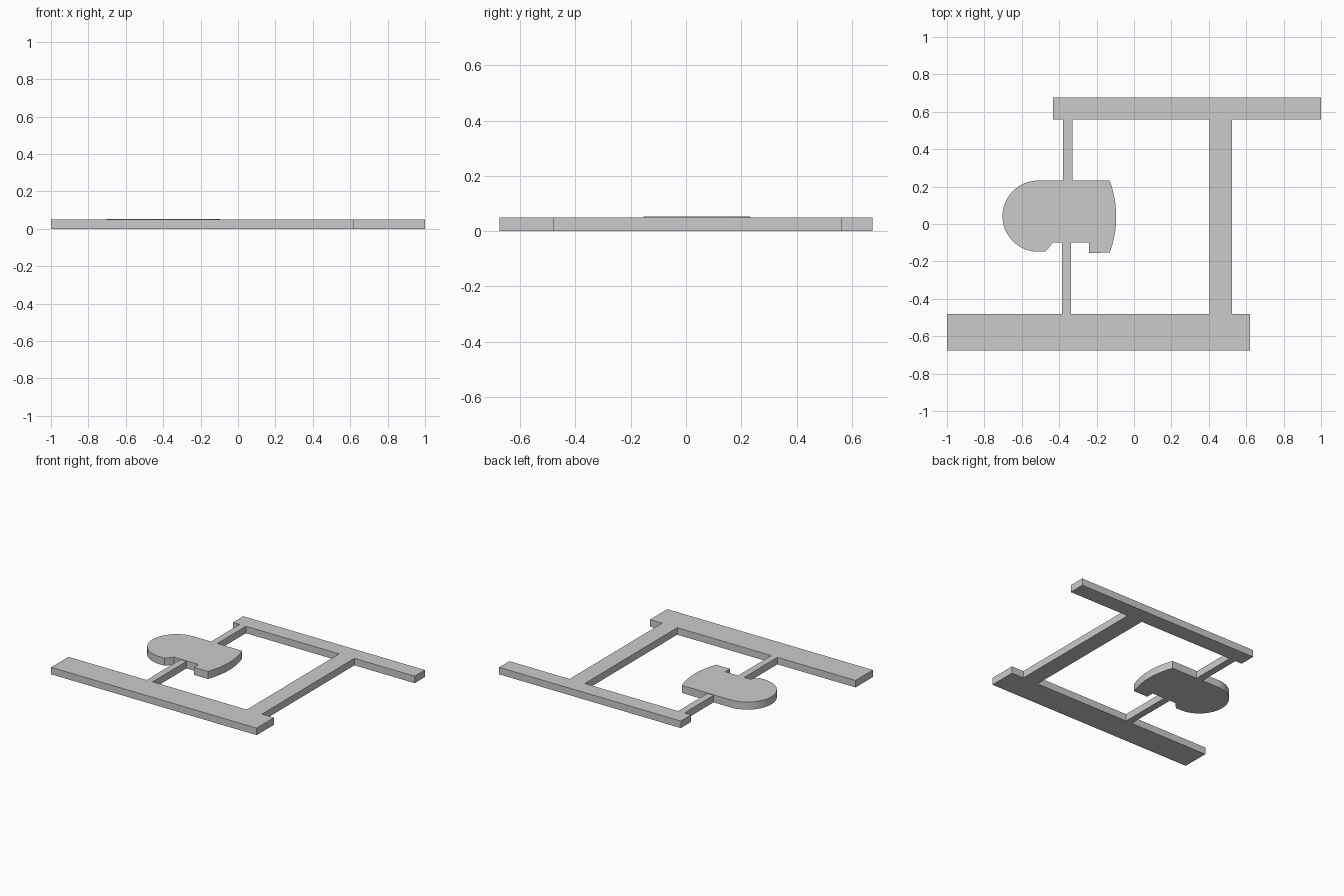
import bpy, bmesh
from math import sin, cos, radians, asin, degrees

if "Cube" in bpy.data.objects:
    bpy.data.objects.remove(bpy.data.objects["Cube"])


def arc(cx, cy, r, a0, a1, n):
    """Points along an arc, angles in degrees."""
    return [(cx + r * cos(radians(a0 + (a1 - a0) * i / n)),
             cy + r * sin(radians(a0 + (a1 - a0) * i / n))) for i in range(n + 1)]


def plate(name, outline, height):
    """Extrude a closed outline from z = 0 up to the given height."""
    bm = bmesh.new()
    face = bm.faces.new([bm.verts.new((x, y, 0)) for x, y in outline])
    top = bmesh.ops.extrude_face_region(bm, geom=[face], use_keep_orig=True)["geom"]
    bmesh.ops.translate(bm, vec=(0, 0, height),
                        verts=[v for v in top if isinstance(v, bmesh.types.BMVert)])
    bmesh.ops.recalc_face_normals(bm, faces=bm.faces)
    # split the concave caps cleanly
    bmesh.ops.triangulate(bm, faces=[f for f in bm.faces if len(f.verts) > 4])
    mesh = bpy.data.meshes.new(name)
    bm.to_mesh(mesh)
    bm.free()
    obj = bpy.data.objects.new(name, mesh)
    bpy.context.collection.objects.link(obj)
    return obj


# Frame: two long rails, a wide cross bar and two thin struts, open at the rounded plate
plate("frame", [
    (-1, -0.675), (0.62, -0.675), (0.62, -0.48), (0.525, -0.48),
    (0.525, 0.56), (1, 0.56), (1, 0.675), (-0.432, 0.675), (-0.432, 0.56),
    (-0.38, 0.56), (-0.38, 0.232), (-0.33, 0.232), (-0.33, 0.56),
    (0.405, 0.56), (0.405, -0.48), (-0.336, -0.48), (-0.336, -0.1),
    (-0.384, -0.1), (-0.384, -0.48), (-1, -0.48)], 0.05)

# Rounded plate: round left end, bowed right end, notch around the lower strut
bow = degrees(asin(0.1925 / 0.547))
outline = arc(-0.513, 0.042, 0.19, 90, 270, 32)
outline += [(-0.475, -0.148), (-0.455, -0.126), (-0.434, -0.1), (-0.24, -0.1), (-0.24, -0.154)]
outline += arc(-0.642, 0.039, 0.547, -bow, bow, 16)
plate("rounded_plate", outline, 0.054)
